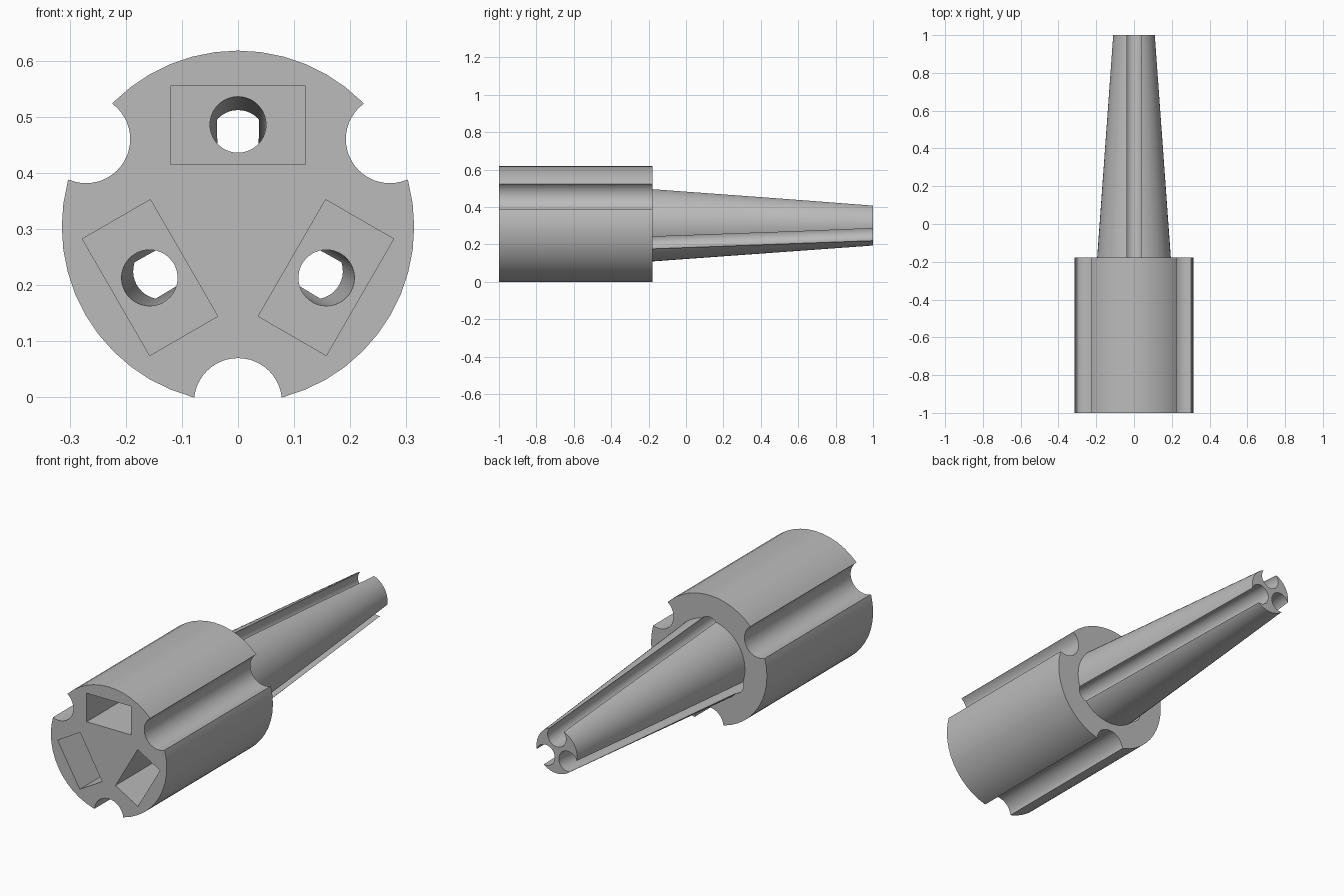
import bpy
import bmesh
from math import sin, cos, pi, radians
from mathutils import Matrix

cube = bpy.data.objects.get("Cube")
if cube:
    bpy.data.objects.remove(cube, do_unlink=True)

AXIS_Z = 0.304      # height of the long axis
SHOULDER = -0.178   # where the body meets the taper
PLACE = Matrix.Translation((0, 0, AXIS_Z))

grey = bpy.data.materials.new("plain grey")
grey.use_nodes = True
grey.diffuse_color = (0.5, 0.5, 0.5, 1)
grey.node_tree.nodes["Principled BSDF"].inputs["Base Color"].default_value = grey.diffuse_color


def circle(y, radius, offset=0, sides=48):
    """Ring of points around the y axis, lifted by offset."""
    return [(radius * sin(2 * pi * i / sides), y,
             offset + radius * cos(2 * pi * i / sides)) for i in range(sides)]


def rectangle(y, width, height, offset):
    w, h = width / 2, height / 2
    return [(-w, y, offset + h), (w, y, offset + h),
            (w, y, offset - h), (-w, y, offset - h)]


def loft(name, rings, turn=0):
    """Closed solid through matching rings, turned about the long axis."""
    bm = bmesh.new()
    loops = [[bm.verts.new(p) for p in ring] for ring in rings]
    for a, b in zip(loops, loops[1:]):
        for i in range(len(a)):
            j = (i + 1) % len(a)
            bm.faces.new((a[i], a[j], b[j], b[i]))
    bm.faces.new(loops[0])
    bm.faces.new(loops[-1])
    bm.transform(PLACE @ Matrix.Rotation(radians(turn), 4, 'Y'))
    bmesh.ops.recalc_face_normals(bm, faces=bm.faces[:])
    mesh = bpy.data.meshes.new(name)
    bm.to_mesh(mesh)
    bm.free()
    mesh.materials.append(grey)
    obj = bpy.data.objects.new(name, mesh)
    bpy.context.collection.objects.link(obj)
    return obj


# Stepped solid: round body and tapered nose
holder = loft("fluted_holder", [circle(-1, 0.314), circle(SHOULDER, 0.314),
                                circle(SHOULDER, 0.195), circle(1, 0.11)])

cutters = []
for turn in (0, 120, 240):
    # Rectangular pocket in the front face
    cutters.append(loft("pocket_cutter", [rectangle(-1.1, 0.24, 0.14, 0.181),
                                          rectangle(-0.5, 0.24, 0.14, 0.181)], turn))
    # Slanted bore that opens as a groove along the taper
    cutters.append(loft("bore_cutter", [circle(-0.55, 0.05, 0.1857, 40),
                                        circle(1.05, 0.05, 0.0667, 40)], turn))
    # Scallop along the outside of the body
    cutters.append(loft("scallop_cutter", [circle(-1.1, 0.0785, 0.3125),
                                           circle(SHOULDER + 0.1, 0.0785, 0.3125)], turn + 60))

bpy.ops.object.select_all(action='DESELECT')
bpy.context.view_layer.objects.active = holder
holder.select_set(True)
for cutter in cutters:
    cutter.hide_render = True
    mod = holder.modifiers.new("cut", 'BOOLEAN')
    mod.operation = 'DIFFERENCE'
    mod.solver = 'EXACT'
    mod.object = cutter
    bpy.ops.object.modifier_apply(modifier=mod.name)
    bpy.data.objects.remove(cutter, do_unlink=True)

bpy.ops.object.shade_smooth_by_angle(angle=radians(30))
